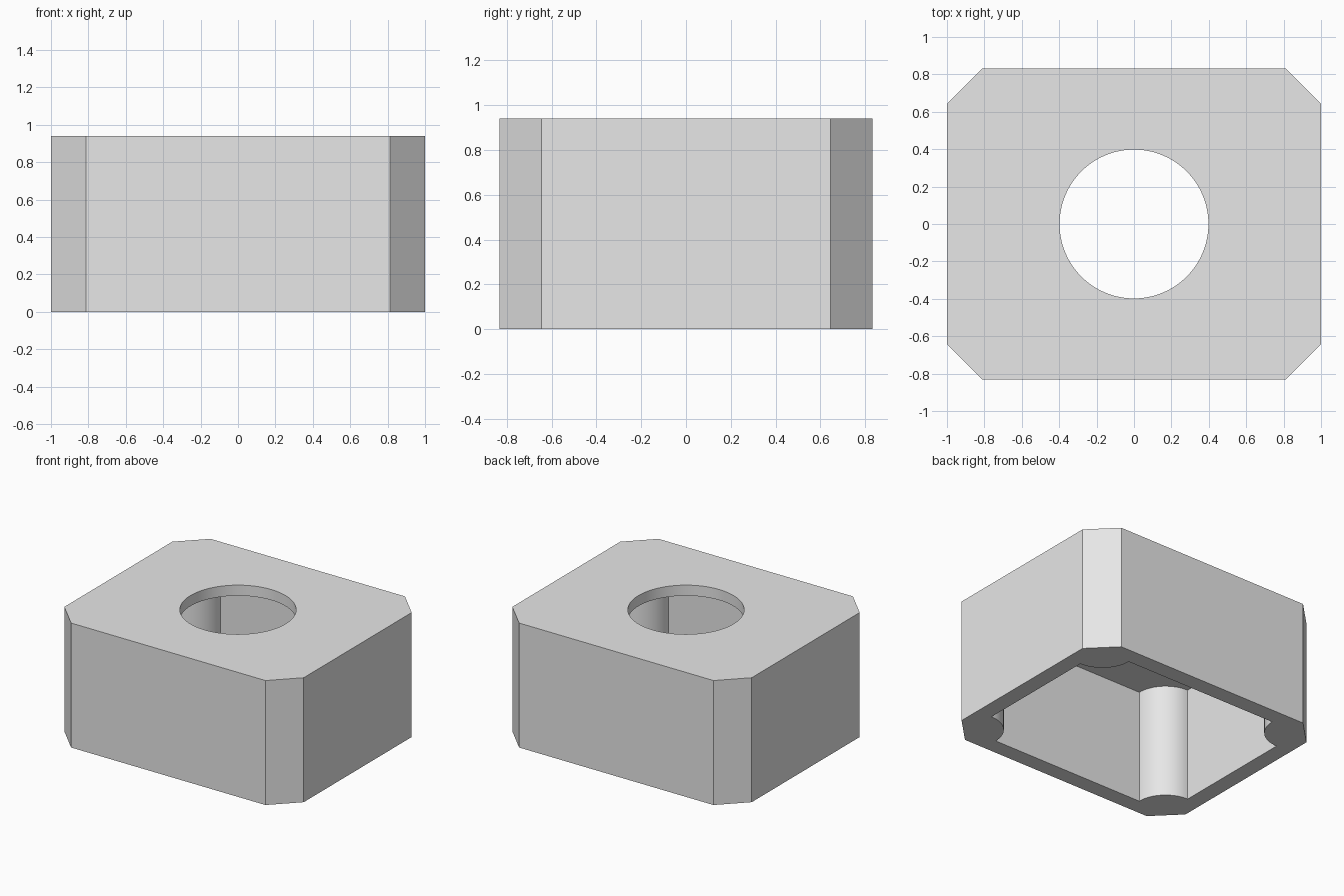
import bpy
import bmesh
from math import cos, sin, pi, radians

if "Cube" in bpy.data.objects:
    bpy.data.objects.remove(bpy.data.objects["Cube"], do_unlink=True)

HALF_X, HALF_Y, HEIGHT = 1.0, 0.832, 0.94
CHAMFER, WALL, CEILING = 0.188, 0.124, 0.86
POST_RADIUS, HOLE_RADIUS = 0.235, 0.398


def prism(name, outline, low, high):
    """Extrude a counter-clockwise outline from z = low to z = high."""
    bm = bmesh.new()
    base = bm.faces.new([bm.verts.new((x, y, low)) for x, y in outline])
    top = bmesh.ops.extrude_face_region(bm, geom=[base])["geom"]
    moved = [v for v in top if isinstance(v, bmesh.types.BMVert)]
    bmesh.ops.translate(bm, verts=moved, vec=(0, 0, high - low))
    bmesh.ops.recalc_face_normals(bm, faces=bm.faces)
    mesh = bpy.data.meshes.new(name)
    bm.to_mesh(mesh)
    bm.free()
    obj = bpy.data.objects.new(name, mesh)
    bpy.context.collection.objects.link(obj)
    return obj


def arc(cx, cy, radius, start, end, steps):
    angles = [start + (end - start) * i / steps for i in range(steps + 1)]
    return [(cx + radius * cos(a), cy + radius * sin(a)) for a in angles]


def cut(target, cutter):
    cutter.hide_render = True
    mod = target.modifiers.new("cut", 'BOOLEAN')
    mod.operation = 'DIFFERENCE'
    mod.solver = 'EXACT'
    mod.object = cutter
    bpy.context.view_layer.objects.active = target
    bpy.ops.object.modifier_apply(modifier=mod.name)
    bpy.data.objects.remove(cutter, do_unlink=True)


# Outlines: chamfered body, and cavity with a round post in each corner
body_outline, cavity_outline = [], []
corners = [(1, 1), (-1, 1), (-1, -1), (1, -1)]
for i, (sx, sy) in enumerate(corners):
    pair = [(sx * HALF_X, sy * (HALF_Y - CHAMFER)),
            (sx * (HALF_X - CHAMFER), sy * HALF_Y)]
    body_outline += pair if sx == sy else pair[::-1]
    start = -pi / 2 + i * pi / 2
    cavity_outline += arc(sx * (HALF_X - WALL), sy * (HALF_Y - WALL),
                          POST_RADIUS, start, start - pi / 2, 16)

# Housing block, hollowed from below and pierced through the top
housing = prism("housing", body_outline, 0, HEIGHT)
cut(housing, prism("cavity_cutter", cavity_outline, -0.2, CEILING))
hole = arc(0, 0, HOLE_RADIUS, 0, 2 * pi, 96)[:-1]
cut(housing, prism("hole_cutter", hole, CEILING - 0.2, HEIGHT + 0.2))

# Plain grey finish
grey = bpy.data.materials.new("plain grey")
grey.use_nodes = True
colour = (0.8, 0.8, 0.8, 1)
grey.diffuse_color = colour
grey.node_tree.nodes["Principled BSDF"].inputs["Base Color"].default_value = colour
housing.data.materials.clear()
housing.data.materials.append(grey)

# Smooth posts and hole, crisp edges
bpy.ops.object.select_all(action='DESELECT')
housing.select_set(True)
bpy.context.view_layer.objects.active = housing
bpy.ops.object.shade_smooth_by_angle(angle=radians(30))
